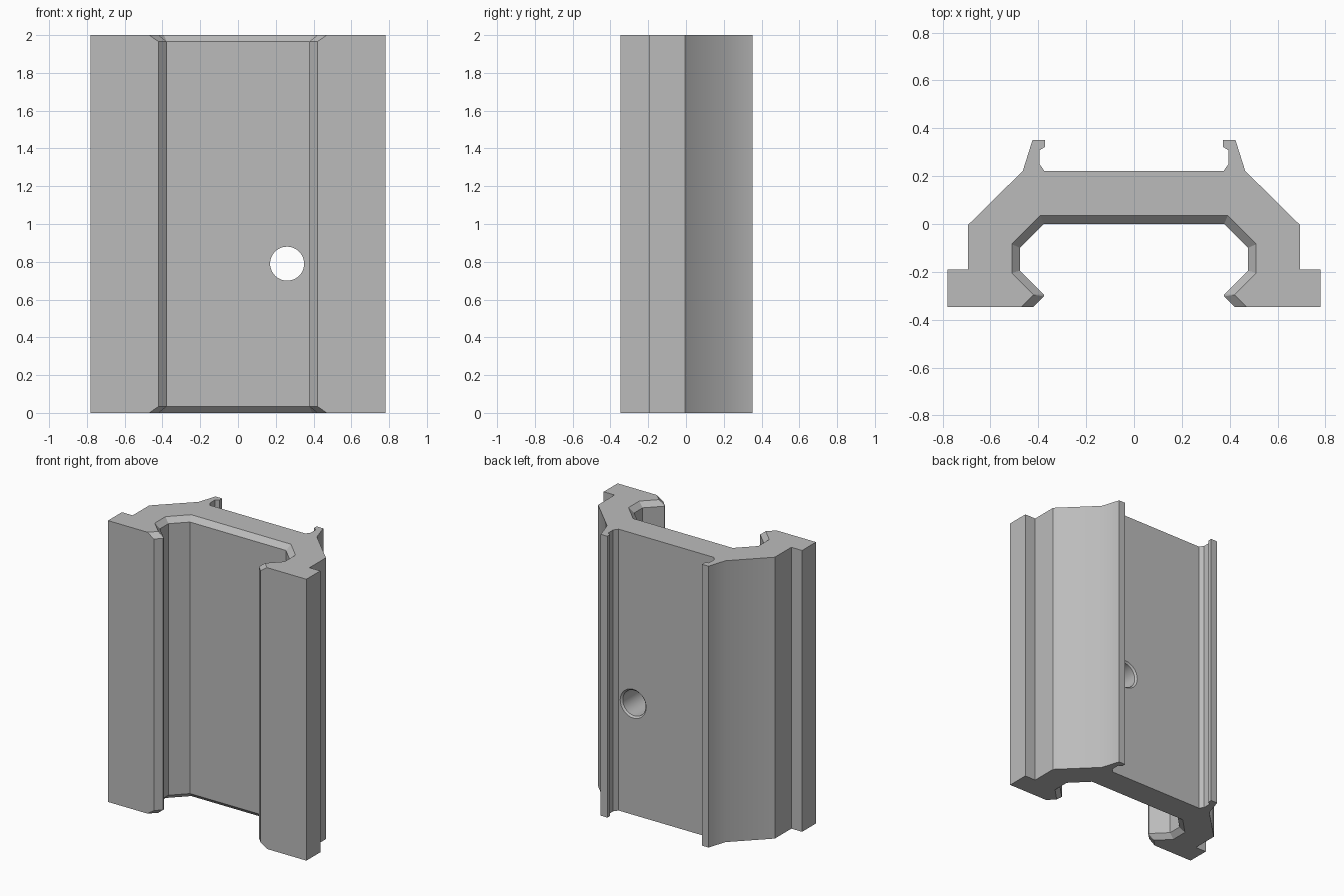
import bpy, bmesh, math
from mathutils import Vector

LENGTH, CHAMFER = 2.0, 0.035

if "Cube" in bpy.data.objects:
    bpy.data.objects.remove(bpy.data.objects["Cube"], do_unlink=True)

grey = bpy.data.materials.new("plain_grey")
grey.use_nodes = True
colour = (0.5, 0.5, 0.5, 1)
grey.diffuse_color = colour
grey.node_tree.nodes["Principled BSDF"].inputs["Base Color"].default_value = colour

# Left half of the cross-section: outer outline, then the channel mid-length and at the ends
outer = [(0.375, 0.222), (0.396, 0.252), (0.396, 0.308), (0.372, 0.322), (0.372, 0.352),
         (0.424, 0.352), (0.465, 0.222), (0.695, -0.005), (0.695, -0.19),
         (0.78, -0.19), (0.78, -0.346)]
channel_mid = [(0.42, -0.346), (0.377, -0.303), (0.377, -0.295), (0.477, -0.195),
               (0.477, -0.1), (0.377, 0.0)]
channel_end = [(0.47, -0.346), (0.42, -0.296), (0.42, -0.296), (0.511, -0.205),
               (0.511, -0.084), (0.392, 0.035)]


def new_object(name, bm):
    bmesh.ops.recalc_face_normals(bm, faces=bm.faces)
    mesh = bpy.data.meshes.new(name)
    bm.to_mesh(mesh)
    bm.free()
    mesh.materials.append(grey)
    obj = bpy.data.objects.new(name, mesh)
    bpy.context.collection.objects.link(obj)
    return obj


def loft(bm, rings):
    """Skin closed rings of points and cap both ends."""
    loops = [[bm.verts.new(p) for p in ring] for ring in rings]
    for a, b in zip(loops, loops[1:]):
        for i in range(len(a)):
            j = (i + 1) % len(a)
            bm.faces.new((a[i], a[j], b[j], b[i]))
    bm.faces.new(loops[0])
    bm.faces.new(loops[-1])


def section(channel, z):
    half = outer + channel
    full = half + [(-x, y) for x, y in reversed(half)]
    return [(x, y, z) for x, y in full]


# Extruded rail body with chamfered channel mouths
bm = bmesh.new()
loft(bm, [section(channel_end, 0), section(channel_mid, CHAMFER),
          section(channel_mid, LENGTH - CHAMFER), section(channel_end, LENGTH)])
bmesh.ops.remove_doubles(bm, verts=bm.verts, dist=0.0005)
bmesh.ops.dissolve_limit(bm, angle_limit=math.radians(0.5), verts=bm.verts, edges=bm.edges)
body = new_object("channel_body", bm)

# Round hole through the web, slightly countersunk at the back
centre = Vector((0.26, 0, 0.79))
bm = bmesh.new()
loft(bm, [[centre + Vector((r * math.cos(t), y, r * math.sin(t)))
           for t in (math.tau * i / 48 for i in range(48))]
          for y, r in ((-0.1, 0.09), (0.21, 0.09), (0.226, 0.106))])
cutter = new_object("hole_cutter", bm)
cutter.hide_render = True

bpy.context.view_layer.objects.active = body
cut = body.modifiers.new("hole", "BOOLEAN")
cut.operation, cut.solver, cut.object = "DIFFERENCE", "EXACT", cutter
bpy.ops.object.modifier_apply(modifier=cut.name)
bpy.data.objects.remove(cutter, do_unlink=True)

bpy.ops.object.select_all(action="DESELECT")
body.select_set(True)
bpy.ops.object.shade_smooth_by_angle(angle=math.radians(30))
